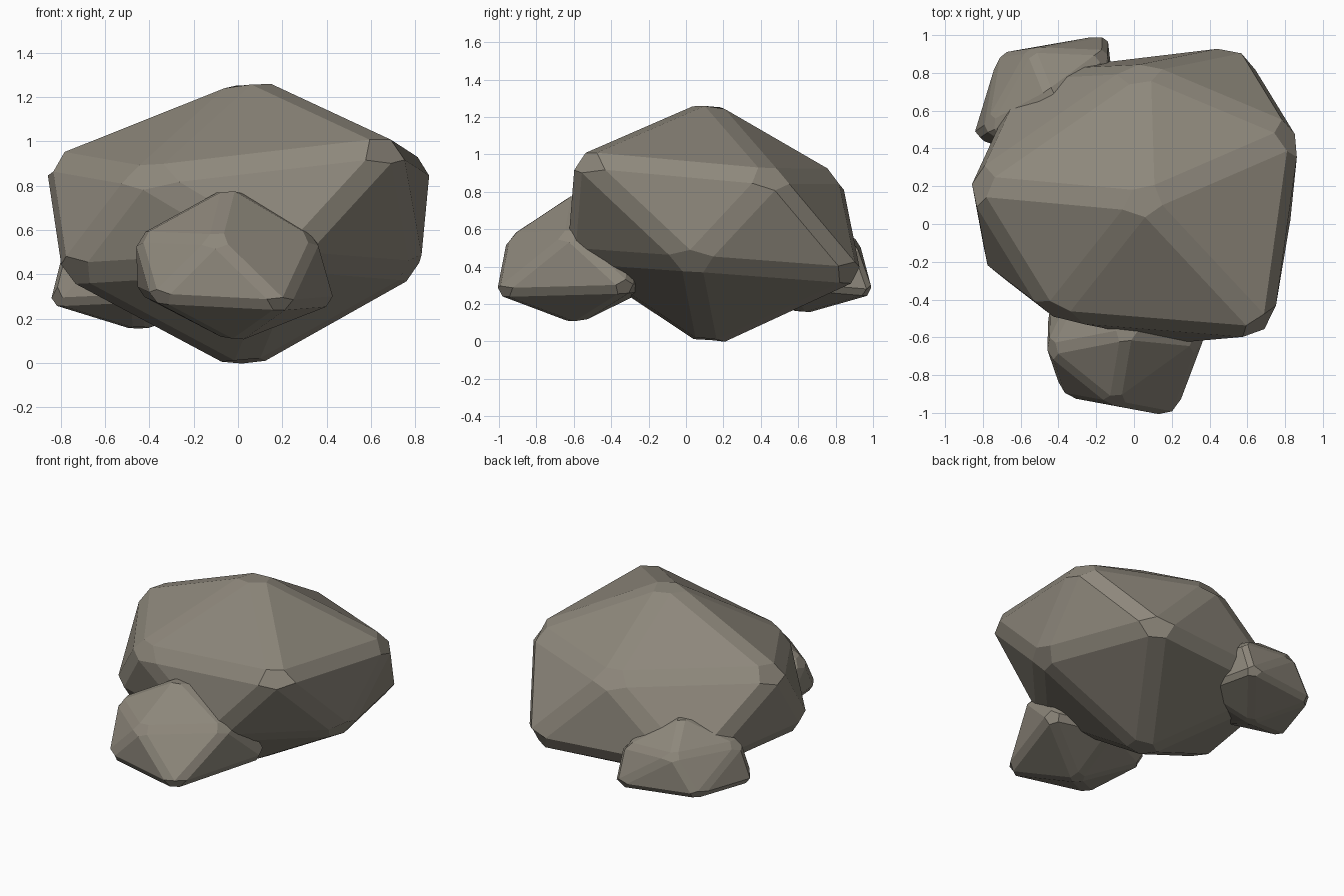
import bpy
import bmesh
from math import sin
from mathutils import Vector

default = bpy.data.objects.get("Cube")
if default:
    bpy.data.objects.remove(default, do_unlink=True)

# One warm grey stone colour
stone = bpy.data.materials.new("warm_grey_stone")
stone.use_nodes = True
colour = (0.27, 0.245, 0.2, 1)
stone.diffuse_color = colour
shader = stone.node_tree.nodes["Principled BSDF"]
shader.inputs["Base Color"].default_value = colour
shader.inputs["Roughness"].default_value = 0.9


def worn_depth(corner, chamfer):
    """Vector from a sharp corner to the middle of the facet its chamfer leaves."""
    total = Vector()
    for loop in corner.link_loops:
        a = (loop.link_loop_next.vert.co - corner.co).normalized()
        b = (loop.link_loop_prev.vert.co - corner.co).normalized()
        total += (a + b).normalized() * chamfer / sin(a.angle(b) / 2)
    return total / len(corner.link_loops)


def make_rock(name, bottom, lower, upper, top, chamfer):
    """Irregular twenty-sided stone: two staggered rings of five corners and two tips.
    Each point is the middle of a worn corner facet."""
    bm = bmesh.new()
    base, tip = bm.verts.new(bottom), bm.verts.new(top)
    l = [bm.verts.new(p) for p in lower]
    u = [bm.verts.new(p) for p in upper]
    for i in range(len(l)):
        j = (i + 1) % len(l)
        bm.faces.new((base, l[j], l[i]))
        bm.faces.new((l[i], l[j], u[i]))
        bm.faces.new((l[j], u[j], u[i]))
        bm.faces.new((u[i], u[j], tip))

    # Sharp corners stand proud of the worn facets
    facets = [v.co.copy() for v in bm.verts]
    for _ in range(4):
        depths = [worn_depth(v, chamfer) for v in bm.verts]
        for v, facet, depth in zip(bm.verts, facets, depths):
            v.co = facet - depth

    # Worn edges
    bmesh.ops.bevel(bm, geom=bm.edges[:], offset=chamfer, offset_type='OFFSET',
                    segments=1, profile=0.5, affect='EDGES', clamp_overlap=True)
    bmesh.ops.recalc_face_normals(bm, faces=bm.faces[:])
    mesh = bpy.data.meshes.new(name)
    bm.to_mesh(mesh)
    bm.free()
    mesh.materials.append(stone)
    rock = bpy.data.objects.new(name, mesh)
    bpy.context.collection.objects.link(rock)


# Large boulder
make_rock(
    "large_boulder", bottom=(.03, .12, .01),
    lower=[(.2, -.58, .47), (.78, .03, .43), (.54, .87, .37), (-.55, .74, .39), (-.73, -.2, .42)],
    upper=[(.66, -.52, .95), (.81, .45, .87), (.03, .79, .87), (-.8, .2, .9), (-.4, -.46, .84)],
    top=(.05, .12, 1.25), chamfer=.06)

# Small stone at the front
make_rock(
    "front_stone", bottom=(-.02, -.58, .115),
    lower=[(.19, -.97, .27), (.4, -.33, .29), (0, -.22, .3), (-.42, -.45, .33), (-.35, -.88, .3)],
    upper=[(.33, -.62, .56), (.2, -.3, .55), (-.25, -.3, .55), (-.43, -.66, .56), (-.1, -.93, .55)],
    top=(-.04, -.58, .77), chamfer=.033)

# Small stone at the back
make_rock(
    "back_stone", bottom=(-.45, .62, .16),
    lower=[(-.45, .34, .3), (-.12, .55, .3), (-.18, .97, .27), (-.7, .87, .29), (-.81, .47, .29)],
    upper=[(-.28, .42, .52), (-.17, .88, .5), (-.53, .91, .52), (-.76, .53, .52), (-.6, .4, .52)],
    top=(-.46, .67, .68), chamfer=.027)
